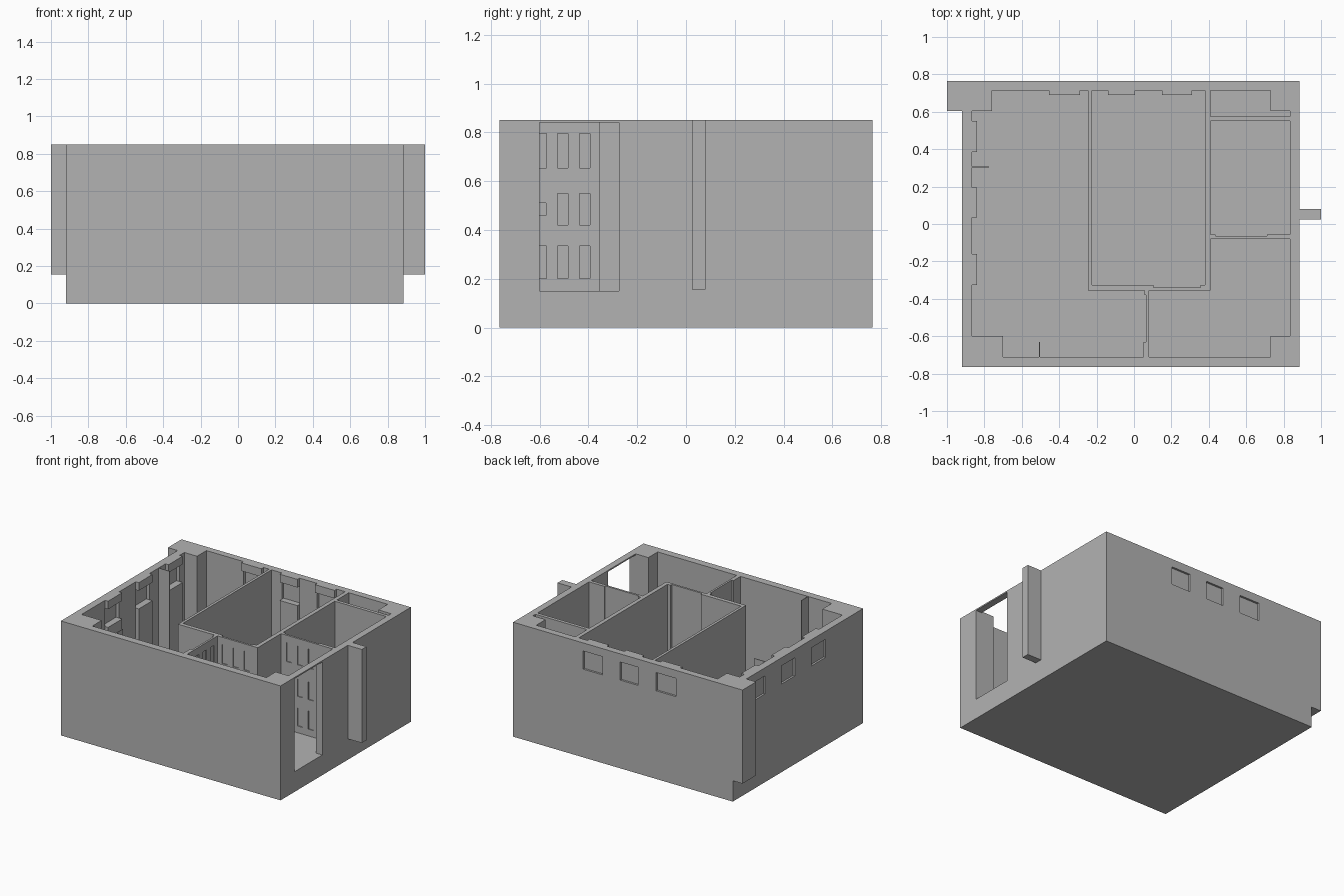
import bpy
import bmesh
from mathutils import Vector

cube = bpy.data.objects.get("Cube")
if cube:
    bpy.data.objects.remove(cube, do_unlink=True)

FLOOR, TOP, OVER = 0.15, 0.85, 0.95

grey = bpy.data.materials.new("plaster grey")
grey.use_nodes = True
grey.diffuse_color = (0.45, 0.45, 0.45, 1)
grey.node_tree.nodes["Principled BSDF"].inputs["Base Color"].default_value = (0.45, 0.45, 0.45, 1)


def prism(bm, outline, z0, z1):
    """Upright prism over a plan outline."""
    face = bm.faces.new([bm.verts.new((x, y, z0)) for x, y in outline])
    geom = bmesh.ops.extrude_face_region(bm, geom=[face])["geom"]
    verts = [v for v in geom if isinstance(v, bmesh.types.BMVert)]
    bmesh.ops.translate(bm, verts=verts, vec=Vector((0, 0, z1 - z0)))


def box(bm, x0, x1, y0, y1, z0, z1):
    prism(bm, [(x0, y0), (x1, y0), (x1, y1), (x0, y1)], z0, z1)


def finish(bm, name):
    bmesh.ops.recalc_face_normals(bm, faces=bm.faces)
    mesh = bpy.data.meshes.new(name)
    bm.to_mesh(mesh)
    bm.free()
    mesh.materials.append(grey)
    obj = bpy.data.objects.new(name, mesh)
    bpy.context.collection.objects.link(obj)
    return obj


def box_object(name, *size):
    bm = bmesh.new()
    box(bm, *size)
    return finish(bm, name)


def carve(target, bm):
    """Subtract a cutter mesh, then discard it."""
    cutter = finish(bm, "cutter")
    cutter.hide_render = True
    mod = target.modifiers.new("carve", "BOOLEAN")
    mod.object, mod.operation, mod.solver = cutter, "DIFFERENCE", "EXACT"
    bpy.context.view_layer.objects.active = target
    bpy.ops.object.modifier_apply(modifier=mod.name)
    bpy.data.objects.remove(cutter, do_unlink=True)


# Solid house block
shell = box_object("house_shell", -0.92, 0.885, -0.765, 0.765, 0, TOP)

# Window bays: pilasters project into the rooms beneath and above each window
back_bays = [(-0.455, -0.29), (-0.14, 0.005), (0.15, 0.31)]
side_bays = [(-0.325, -0.16), (0.035, 0.195), (0.385, 0.55)]


def back_wall(bays):
    points = []
    for a, b in reversed(bays):
        points += [(b, 0.715), (b, 0.69), (a, 0.69), (a, 0.715)]
    return points


side_wall = []
for a, b in reversed(side_bays):
    side_wall += [(-0.865, b), (-0.84, b), (-0.84, a), (-0.865, a)]

# Plan outlines of the five rooms
long_room = ([(-0.7, -0.71), (0.05, -0.71), (0.05, -0.63), (0.065, -0.63),
              (0.065, -0.38), (0.055, -0.38), (0.055, -0.355), (-0.245, -0.355),
              (-0.245, 0.715)] + back_wall(back_bays[:1])
             + [(-0.76, 0.715), (-0.76, 0.605), (-0.865, 0.605)] + side_wall
             + [(-0.865, -0.6), (-0.7, -0.6)])
middle_room = ([(-0.225, -0.325), (0.105, -0.325), (0.105, -0.34), (0.355, -0.34),
                (0.355, -0.325), (0.38, -0.325), (0.38, 0.715)]
               + back_wall(back_bays[1:]) + [(-0.225, 0.715)])
east_room = [(0.41, -0.055), (0.435, -0.055), (0.435, -0.065), (0.71, -0.065),
             (0.71, -0.055), (0.835, -0.055), (0.835, 0.55), (0.41, 0.55)]
store_room = [(0.41, 0.575), (0.835, 0.575), (0.835, 0.605), (0.73, 0.605),
              (0.73, 0.715), (0.41, 0.715)]
hall = [(0.08, -0.71), (0.73, -0.71), (0.73, -0.6), (0.835, -0.6),
        (0.835, -0.08), (0.41, -0.08), (0.41, -0.355), (0.08, -0.355)]

bm = bmesh.new()
for room in (long_room, middle_room, east_room, store_room, hall):
    prism(bm, room, FLOOR, OVER)
carve(shell, bm)

# Windows recessed from both sides, leaving a thin pane; entrance opening
bm = bmesh.new()
for a, b in back_bays:
    for y0, y1 in ((0.68, 0.735), (0.75, 0.8)):
        box(bm, a, b, y0, y1, 0.655, 0.79)
for a, b in side_bays:
    for x0, x1 in ((-0.89, -0.83), (-0.95, -0.905)):
        box(bm, x0, x1, a, b, 0.655, 0.79)
box(bm, 0.82, 0.95, -0.6, -0.275, FLOOR, 0.84)
carve(shell, bm)

# Door panels sunk into the hall faces; the latch takes one panel's place
DEPTH = 0.007
columns = [0.035, 0.125, 0.215]
rows = [(0.2, 0.335), (0.42, 0.55), (0.655, 0.795)]
bm = bmesh.new()


def panel(door, u, half, z0, z1):
    axis, start, face = door
    a, b = start + u - half, start + u + half
    if axis == "y":
        box(bm, face - DEPTH, face + 0.02, a, b, z0, z1)
    else:
        box(bm, a, b, face - 0.02, face + DEPTH, z0, z1)


for door in (("y", -0.63, 0.08), ("x", 0.105, -0.355), ("x", 0.44, -0.08)):
    for i, u in enumerate(columns):
        for j, (z0, z1) in enumerate(rows):
            if (i, j) == (0, 1):
                panel(door, u, 0.02, 0.46, 0.51)
            else:
                panel(door, u, 0.022, z0, z1)
carve(shell, bm)

# Outer corner block and side pillar, both stopping above the ground
box_object("corner_block", -1, -0.919, 0.605, 0.765, 0.155, TOP)
box_object("side_pillar", 0.884, 1, 0.025, 0.08, 0.155, TOP)

# Thin partitions in the long room
box_object("side_partition", -0.866, -0.775, 0.302, 0.307, FLOOR, TOP)
box_object("front_partition", -0.508, -0.503, -0.711, -0.63, FLOOR, TOP)
